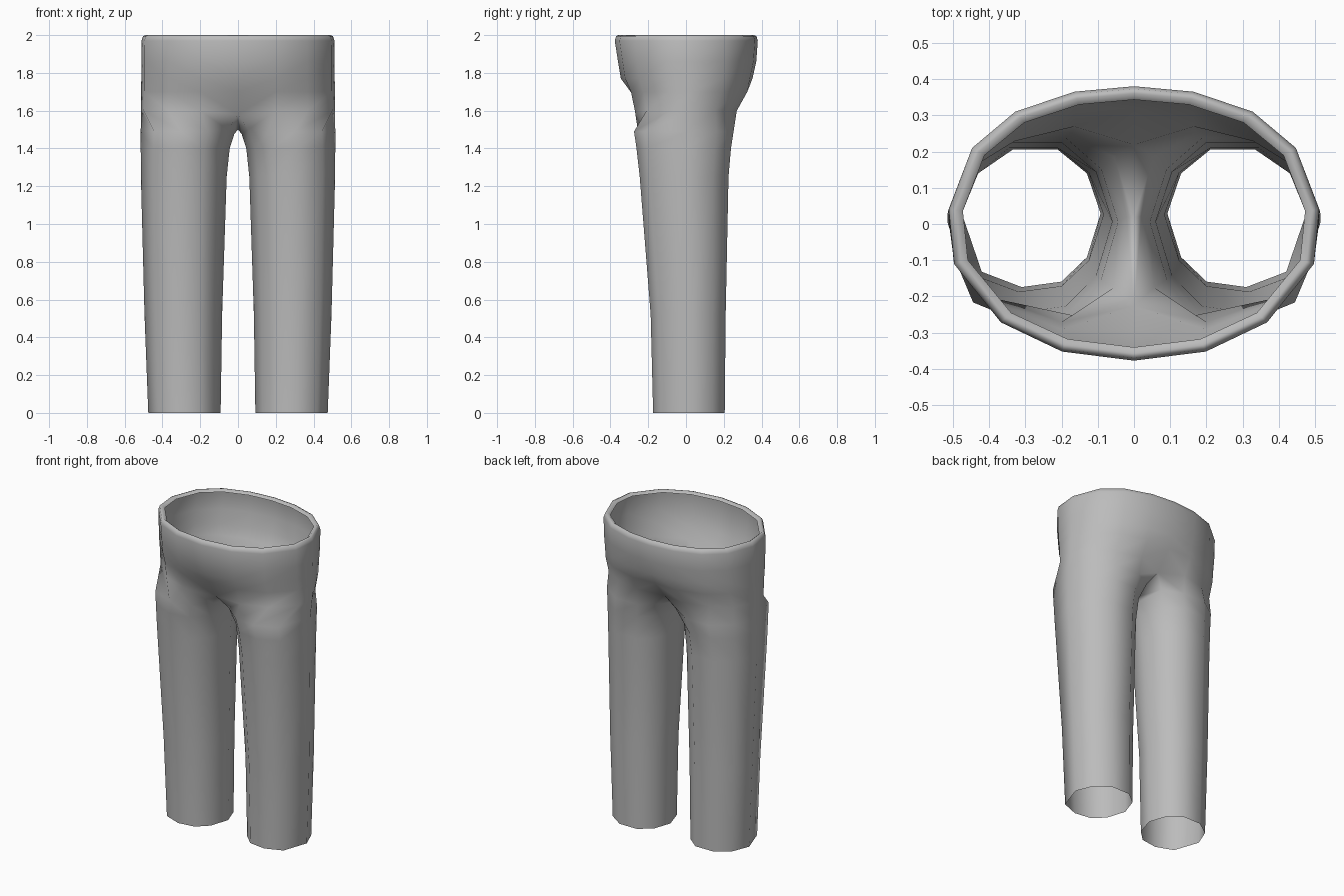
import bpy, bmesh

if "Cube" in bpy.data.objects:
    bpy.data.objects.remove(bpy.data.objects["Cube"])

# Cross-sections of the right half (front centre, around the outside, back centre)
WAIST = [(0, -.375), (.2, -.35), (.37, -.27), (.5, -.11), (.515, .04),
         (.45, .21), (.33, .31), (.165, .365), (0, .38)]
# Leg section uses the same order plus one inner-thigh point at the end
LEG = [(.13, -.09), (.2, -.157), (.31, -.172), (.42, -.13), (.475, .03),
       (.43, .14), (.335, .205), (.21, .205), (.13, .14), (.092, .03)]

bm = bmesh.new()


def remap(v, a, b, c, d):
    return c + (v - a) * (d - c) / (b - a)


def leg_ring(z, xi, xo, yf, yb):
    return [bm.verts.new((remap(x, .092, .475, xi, xo),
                          remap(y, -.172, .205, yf, yb), z)) for x, y in LEG]


def hip_ring(z, xo, yf, yb, pinch=1.0, dz=0.0):
    ring = []
    for i, (x, y) in enumerate(WAIST):
        centre = i in (0, 8)
        sy = yf / -.375 if y < 0 else yb / .38
        ring.append(bm.verts.new((x * xo / .515, y * sy * (pinch if centre else 1),
                                  z + (dz if centre else 0))))
    return ring


def bridge(a, b, closed=False):
    n = len(a)
    for i in range(n if closed else n - 1):
        j = (i + 1) % n
        bm.faces.new((a[i], a[j], b[j], b[i]))


# Leg tube: height, inner x, outer x, front y, back y
legs = [leg_ring(*r) for r in [(0, .092, .475, -.174, .205),
                               (.52, .084, .495, -.187, .21),
                               (1.25, .06, .514, -.245, .225),
                               (1.4, .044, .515, -.262, .238)]]
# Arch ring where the thigh curls into the crotch
arch = leg_ring(1.49, .02, .515, -.275, .252)
for i, co in ((0, (.055, -.175, 1.5)), (8, (.055, .185, 1.5)), (9, (.02, .02, 1.475))):
    arch[i].co = co
legs.append(arch)
for a, b in zip(legs, legs[1:]):
    bridge(a, b, True)

# Hips and rounded waistband: height, outer x, front y, back y, centre pinch, centre lift
hips = [hip_ring(*r) for r in [(1.6, .514, -.29, .28, .78, -.02),
                               (1.7, .513, -.312, .338, .94, 0),
                               (1.77, .512, -.345, .352),
                               (1.86, .512, -.36, .372),
                               (1.97, .511, -.377, .38),
                               (1.995, .503, -.37, .373),
                               (2.0, .49, -.357, .36),
                               (1.985, .472, -.34, .343)]]
bridge(arch[:9], hips[0])
for a, b in zip(hips, hips[1:]):
    bridge(a, b)

# Crotch saddle joining the arch to the centre line
saddle = bm.verts.new((0, .02, 1.5))
bm.faces.new((arch[8], arch[9], saddle, hips[0][8]))
bm.faces.new((arch[9], arch[0], hips[0][0], saddle))

mesh = bpy.data.meshes.new("trousers")
bm.to_mesh(mesh)
bm.free()
trousers = bpy.data.objects.new("trousers", mesh)
bpy.context.collection.objects.link(trousers)

# Other half
mirror = trousers.modifiers.new("mirror", 'MIRROR')
mirror.use_clip = True
mirror.merge_threshold = .001

# Plain grey cloth, smooth shaded
grey = bpy.data.materials.new("grey cloth")
grey.diffuse_color = (.5, .5, .5, 1)
grey.use_nodes = True
grey.node_tree.nodes["Principled BSDF"].inputs["Base Color"].default_value = grey.diffuse_color
mesh.materials.append(grey)
for p in mesh.polygons:
    p.use_smooth = True
